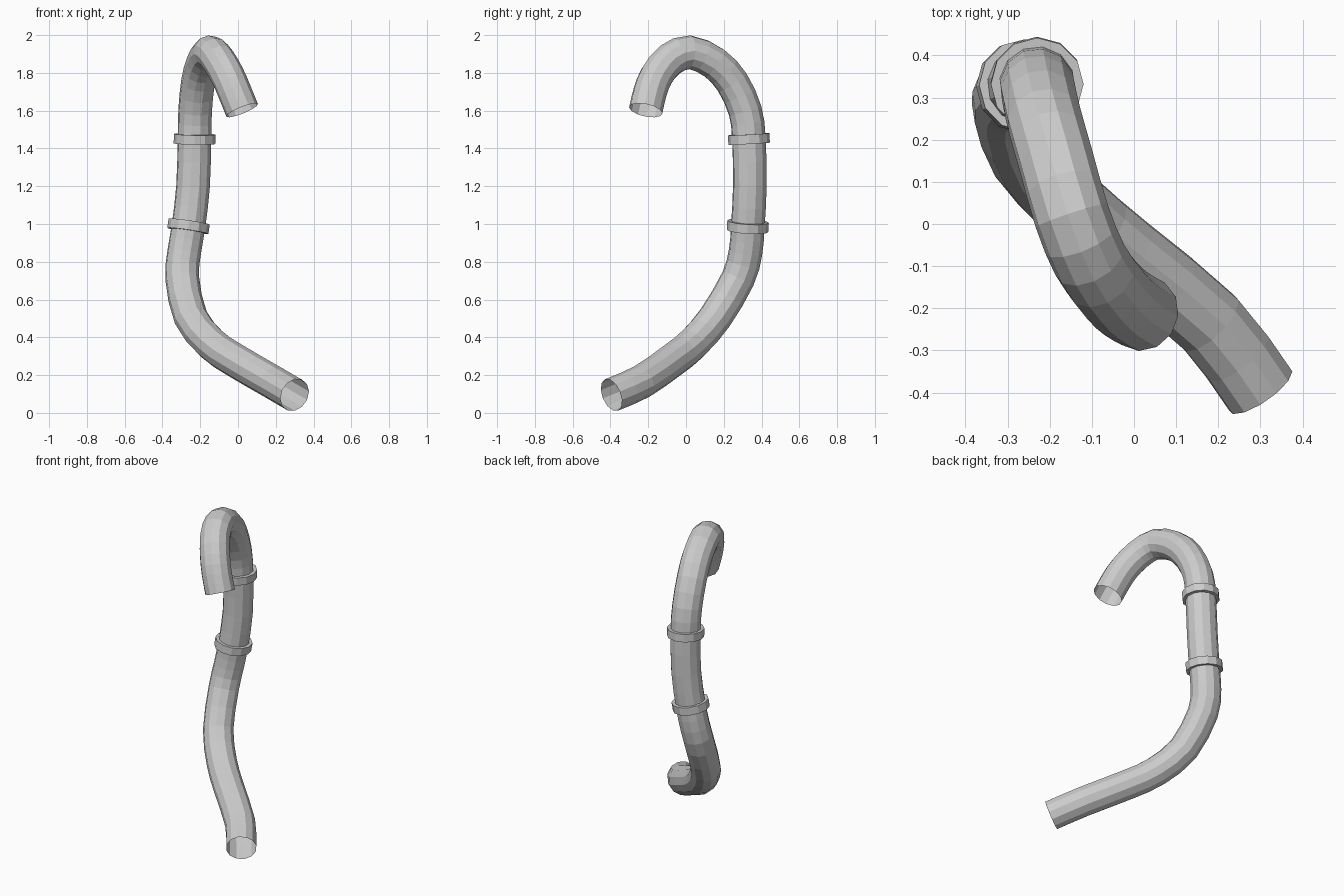
import bpy, bmesh, math
from mathutils import Vector

if "Cube" in bpy.data.objects:
    bpy.data.objects.remove(bpy.data.objects["Cube"], do_unlink=True)

SIDES = 12
RADIUS = 0.09

grey = bpy.data.materials.new("light_grey")
grey.use_nodes = True
grey.diffuse_color = (0.6, 0.6, 0.6, 1)
grey.node_tree.nodes["Principled BSDF"].inputs["Base Color"].default_value = (0.6, 0.6, 0.6, 1)

# Centre line of the pipe, from the foot to the hooked end
PATH = [Vector(p) for p in (
    (0.30, -0.395, 0.095), (0.18, -0.235, 0.165), (-0.018, -0.07, 0.28),
    (-0.14, 0.035, 0.365), (-0.25, 0.155, 0.505), (-0.295, 0.275, 0.71),
    (-0.285, 0.315, 0.85), (-0.262, 0.327, 0.988), (-0.238, 0.338, 1.2),
    (-0.23, 0.333, 1.45), (-0.227, 0.313, 1.6), (-0.212, 0.245, 1.75),
    (-0.185, 0.15, 1.852), (-0.148, 0.02, 1.909), (-0.105, -0.085, 1.87),
    (-0.055, -0.155, 1.785), (-0.018, -0.19, 1.7), (0.022, -0.213, 1.602))]


def smooth_path(pts, steps=2):
    """Catmull-Rom samples through the points."""
    ext = [2 * pts[0] - pts[1]] + pts + [2 * pts[-1] - pts[-2]]
    out = []
    for a, b, c, d in zip(ext, ext[1:], ext[2:], ext[3:]):
        for i in range(steps):
            t = i / steps
            out.append(0.5 * (2 * b + (c - a) * t + (2 * a - 5 * b + 4 * c - d) * t * t
                              + (3 * b - a - 3 * c + d) * t ** 3))
    return out + [pts[-1]]


def tangent(pts, i):
    return (pts[min(i + 1, len(pts) - 1)] - pts[max(i - 1, 0)]).normalized()


def loft(name, stations, closed=False):
    """Skin circles given as (centre, axis, radius)."""
    bm = bmesh.new()
    loops, side = [], Vector((1, 0, 0))
    for centre, axis, radius in stations:
        side = (side - axis * side.dot(axis)).normalized()
        up = axis.cross(side)
        angles = [math.tau * k / SIDES for k in range(SIDES)]
        loops.append([bm.verts.new(centre + radius * (side * math.cos(a) + up * math.sin(a)))
                      for a in angles])
    pairs = list(zip(loops, loops[1:]))
    if closed:
        pairs.append((loops[-1], loops[0]))
    for low, high in pairs:
        for k in range(SIDES):
            n = (k + 1) % SIDES
            bm.faces.new((low[k], low[n], high[n], high[k]))
    mesh = bpy.data.meshes.new(name)
    bm.to_mesh(mesh)
    bm.free()
    mesh.materials.append(grey)
    obj = bpy.data.objects.new(name, mesh)
    bpy.context.collection.objects.link(obj)
    return obj


# Bent open pipe
line = smooth_path(PATH)
loft("bent_pipe", [(p, tangent(line, i), RADIUS) for i, p in enumerate(line)])

# Two collars around the upright stretch
for name, index in (("lower_collar", 7), ("upper_collar", 9)):
    centre, axis = PATH[index], tangent(line, index * 2)
    section = ((-0.025, 0.085), (-0.025, 0.11), (0.025, 0.11), (0.025, 0.085))
    loft(name, [(centre + axis * h, axis, r) for h, r in section], closed=True)
